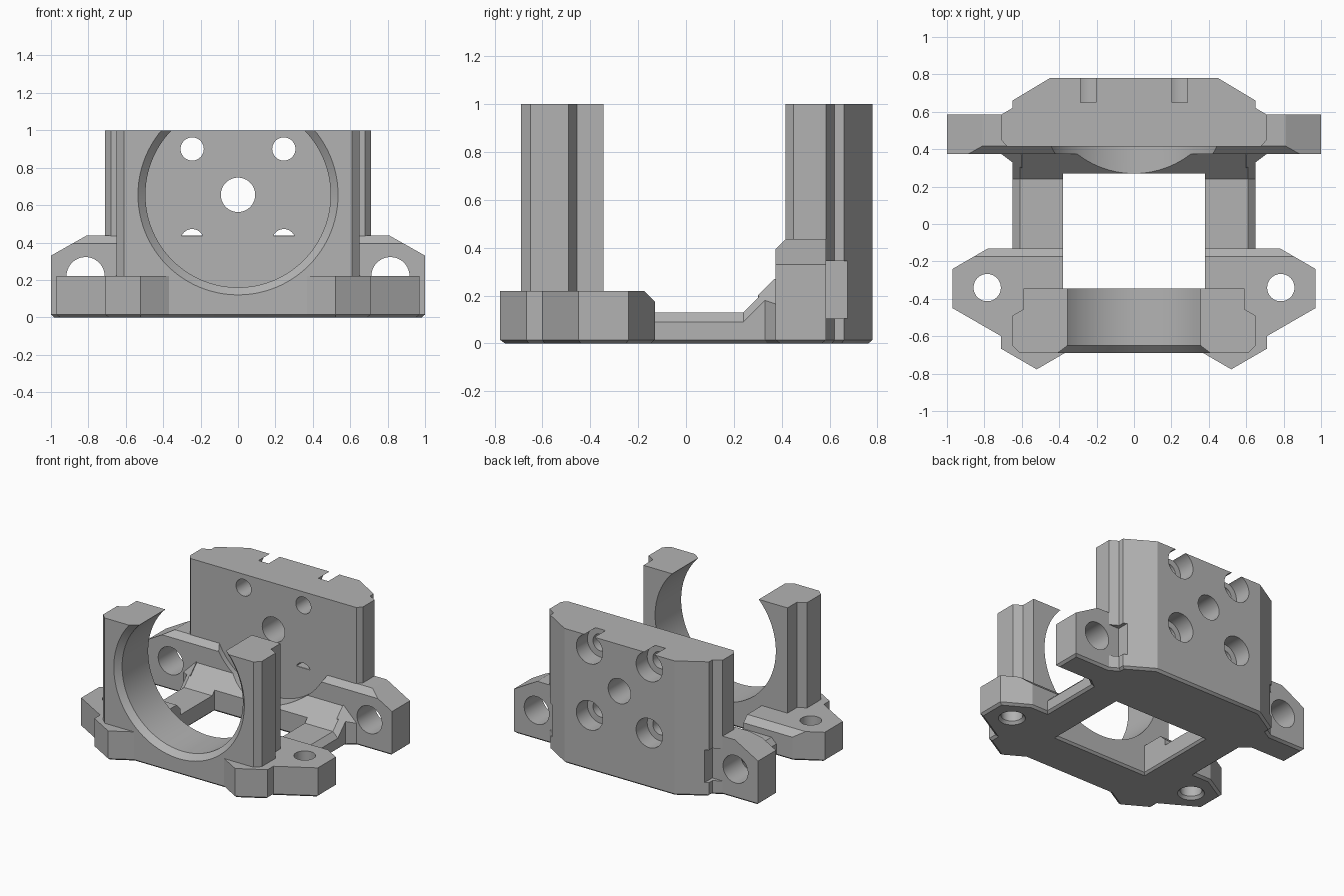
import bpy, bmesh, math
from mathutils import Vector

cube = bpy.data.objects.get("Cube")
if cube:
    bpy.data.objects.remove(cube)

grey = bpy.data.materials.new("plain_grey")
grey.use_nodes = True
COLOUR = (0.45, 0.45, 0.45, 1)
grey.diffuse_color = COLOUR
grey.node_tree.nodes["Principled BSDF"].inputs["Base Color"].default_value = COLOUR

AXES = {"x": lambda u, v, d: (d, u, v),
        "y": lambda u, v, d: (u, d, v),
        "z": lambda u, v, d: (u, v, d)}


def solid(name, axis, rings, chops=()):
    """Loft matching outlines along an axis, then slice off chamfers."""
    bm = bmesh.new()
    loops = [[bm.verts.new(AXES[axis](u, v, d)) for u, v in pts] for d, pts in rings]
    n = len(loops[0])
    for a, b in zip(loops, loops[1:]):
        for i in range(n):
            j = (i + 1) % n
            bm.faces.new((a[i], a[j], b[j], b[i]))
    bm.faces.new(loops[0])
    bm.faces.new(loops[-1])
    for co, no in chops:
        cut = bmesh.ops.bisect_plane(bm, geom=bm.verts[:] + bm.edges[:] + bm.faces[:],
                                     plane_co=co, plane_no=no, clear_outer=True)
        rim = [e for e in cut["geom_cut"] if isinstance(e, bmesh.types.BMEdge)]
        bmesh.ops.contextual_create(bm, geom=rim)
    bmesh.ops.recalc_face_normals(bm, faces=bm.faces[:])
    mesh = bpy.data.meshes.new(name)
    bm.to_mesh(mesh)
    bm.free()
    mesh.materials.append(grey)
    ob = bpy.data.objects.new(name, mesh)
    bpy.context.collection.objects.link(ob)
    return ob


def prism(name, axis, pts, lo, hi, chops=()):
    return solid(name, axis, [(lo, pts), (hi, pts)], chops)


def rect(u0, u1, v0, v1):
    return [(u0, v0), (u1, v0), (u1, v1), (u0, v1)]


def circle(u, v, r, n=48):
    return [(u + r * math.cos(math.tau * i / n), v + r * math.sin(math.tau * i / n))
            for i in range(n)]


def mirrored(half):
    return half + [(-u, v) for u, v in reversed(half)]


def inset(pts, d):
    """Mitred inward offset of a counter-clockwise outline."""
    out = []
    for i, p in enumerate(pts):
        a, b, c = Vector(pts[i - 1]), Vector(p), Vector(pts[(i + 1) % len(pts)])
        e, f = (b - a).normalized(), (c - b).normalized()
        n, m = Vector((e.y, -e.x)), Vector((f.y, -f.x))
        out.append(tuple(b - (n + m) * d / (1 + n.dot(m))))
    return out


def cut(ob, cutters):
    for c in cutters:
        mod = ob.modifiers.new("cut", "BOOLEAN")
        mod.operation = "DIFFERENCE"
        mod.solver = "EXACT"
        mod.object = c
    bpy.context.view_layer.objects.active = ob
    for mod in list(ob.modifiers):
        bpy.ops.object.modifier_apply(modifier=mod.name)


LIFT = 0.015      # height of the chamfer under the floor
AXIS_Z = 0.655    # height of the bore axis
SIDES = (("left", 1), ("right", -1))

# Half outlines seen from above
foot_half = [(0.37, -0.69), (0.52, -0.777), (0.71, -0.667), (0.71, -0.6),
             (0.97, -0.45), (0.97, -0.24), (0.78, -0.13)]
wall_half = [(0.71, 0.585), (0.65, 0.62), (0.65, 0.66), (0.45, 0.78)]
floor_half = foot_half + [(0.65, -0.13), (0.65, 0.33), (0.71, 0.375),
                          (1, 0.375), (1, 0.585)] + wall_half

# Cutters
window = rect(-0.38, 0.38, -0.345, 0.27)
opening = solid("opening_cutter", "z", [(-0.01, inset(window, -0.025)),
                                        (LIFT, window), (0.5, window)])
bore = solid("bore_cutter", "y", [(-0.8, circle(0, AXIS_Z, 0.685, 96)),
                                  (-0.65, circle(0, AXIS_Z, 0.495, 96)),
                                  (0.415, circle(0, AXIS_Z, 0.495, 96))])
bore.data.clear_geometry()
bpy.data.objects.remove(bore)
bore = solid("bore_cutter", "y", [(-0.71, circle(0, AXIS_Z, 0.555, 96)),
                                  (-0.65, circle(0, AXIS_Z, 0.495, 96)),
                                  (0.415, circle(0, AXIS_Z, 0.495, 96))])
foot_holes, ear_holes, recesses, wall_holes = [], [], [], []
for side, s in SIDES:
    x, y = s * 0.785, -0.34
    foot_holes.append(solid(side + "_foot_hole_cutter", "z", [
        (-0.01, circle(x, y, 0.1)), (0.02, circle(x, y, 0.073)), (0.4, circle(x, y, 0.073))]))
    ear_holes.append(prism(side + "_ear_hole_cutter", "y", circle(s * 0.815, 0.22, 0.102), 0.3, 0.7))
    recesses.append(prism(side + "_recess_cutter", "x", rect(0.585, 0.9, 0.105, 0.345),
                          *sorted((s * 0.625, s * 0.9))))
    for dz in (-0.245, 0.245):
        u, v = s * 0.245, AXIS_Z + dz
        wall_holes.append(solid(side + "_bolt_cutter", "y", [
            (0.3, circle(u, v, 0.062)), (0.65, circle(u, v, 0.062)),
            (0.65, circle(u, v, 0.108)), (0.9, circle(u, v, 0.108))]))
wall_holes.append(prism("centre_hole_cutter", "y", circle(0, AXIS_Z, 0.092), 0.3, 0.9))
cutters = [opening, bore] + foot_holes + ear_holes + recesses + wall_holes

# Floor with chamfered underside
outline = mirrored(floor_half)
floor = solid("floor", "z", [(0, inset(outline, 0.018)), (LIFT, outline), (0.08, outline)])
cut(floor, [opening] + foot_holes)

# Front feet plate with a chamfered back edge
feet = prism("front_feet", "z", mirrored(foot_half), LIFT, 0.22,
             [((0, -0.13, 0.175), (0, 1, 1))])
cut(feet, [opening, bore] + foot_holes)

# Ring holder at the front
holder = prism("ring_holder", "z", mirrored(
    [(0.61, -0.69), (0.65, -0.65), (0.65, -0.49), (0.59, -0.455), (0.59, -0.345)]), LIFT, 1)
cut(holder, [bore])

# Side rails and the gussets beside the rear ramp
for side, s in SIDES:
    prism(side + "_rail", "x", rect(-0.2, 0.25, LIFT, 0.13), *sorted((s * 0.38, s * 0.65)),
          chops=[((s * 0.65, 0, 0.09), (s, 0, 1))])
    prism(side + "_gusset", "z", [(s * 0.6, 0.3), (s * 0.65, 0.33), (s * 0.71, 0.375),
                                  (s * 0.6, 0.4)], LIFT, 0.27,
          [((s * 0.65, 0.24, 0.09), (s, -1, 1))])

# Ramp rising to the rear wall
ramp = prism("rear_ramp", "x", [(0.24, LIFT), (0.39, LIFT), (0.39, 0.28), (0.24, 0.13)],
             -0.65, 0.65, [((s * 0.65, 0.24, 0.09), (s, -1, 1)) for _, s in SIDES])
cut(ramp, [opening, bore])

# Cross bar with the two rear ears
bar = prism("rear_ears", "y", mirrored([(1, LIFT), (1, 0.33), (0.81, 0.437)]), 0.375, 0.585,
            [((0, 0.375, 0.395), (0, -1, 1))])
cut(bar, [bore] + ear_holes)

# Rear mounting wall
wall = prism("rear_wall", "z", mirrored([(0.68, 0.415), (0.71, 0.45)] + wall_half), LIFT, 1)
cut(wall, wall_holes + recesses)

for c in cutters:
    bpy.data.objects.remove(c)

# Smooth the round holes, keep edges sharp
bpy.ops.object.select_all(action="DESELECT")
for ob in (floor, feet, holder, ramp, bar, wall):
    ob.select_set(True)
bpy.ops.object.shade_smooth_by_angle(angle=math.radians(20))
